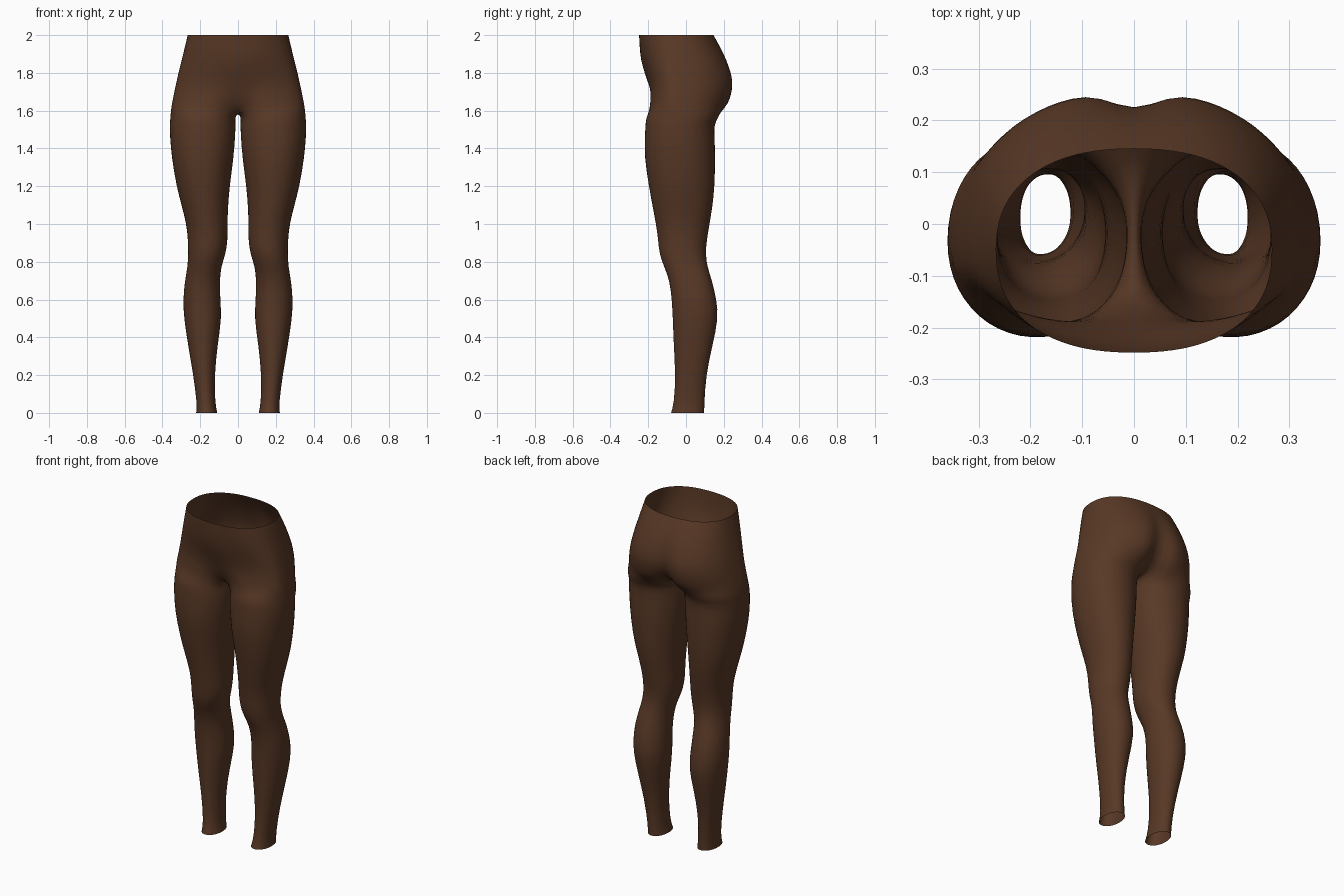
import bpy, bmesh
from math import sin, cos, radians, exp, copysign

if "Cube" in bpy.data.objects:
    bpy.data.objects.remove(bpy.data.objects["Cube"])

OUTER, INNER = 20, 8          # steps around the outside, steps along the inner thigh

# leg rings: z, inner x, outer x, front y, back y
LEG = [
    (0.00, .110, .222, -.080, .097), (0.05, .121, .217, -.064, .098),
    (0.20, .125, .237, -.056, .106), (0.36, .108, .265, -.066, .142),
    (0.50, .086, .287, -.071, .173), (0.60, .094, .292, -.076, .163),
    (0.70, .096, .282, -.088, .139), (0.77, .091, .268, -.115, .115),
    (0.84, .065, .264, -.143, .104), (0.92, .054, .266, -.149, .112),
    (1.00, .056, .274, -.160, .126), (1.10, .052, .300, -.180, .143),
    (1.20, .044, .327, -.198, .153), (1.35, .023, .352, -.222, .157),
    (1.46, .015, .362, -.220, .153), (1.53, .012, .362, -.216, .150),
    (1.565, .016, .360, -.213, .176),
]
# hip rings: z, half width, front y, back y, front centre shift, cleft depth
HIP = [
    (1.62, .354, -.206, .226, .070, .110), (1.66, .346, -.201, .244, .035, .070),
    (1.71, .336, -.195, .256, .008, .050), (1.76, .325, -.202, .258, -.004, .042),
    (1.81, .314, -.214, .245, -.010, .030), (1.87, .298, -.231, .222, -.010, .016),
    (1.93, .284, -.242, .190, -.004, .006), (2.00, .267, -.249, .146, 0, 0),
]


def power(v, e):
    return copysign(abs(v) ** e, v)


def leg_ring(z, xi, xo, yf, yb):
    angles = [-145 + 290 * i / OUTER for i in range(OUTER + 1)]
    angles += [145 + 70 * i / INNER for i in range(1, INNER)]
    cx, cy, rx, ry = (xi + xo) / 2, (yf + yb) / 2, (xo - xi) / 2, (yb - yf) / 2
    return [(cx + rx * power(cos(radians(a)), .95),
             cy + ry * power(sin(radians(a)), .95), z) for a in angles]


def hip_arc(z, w, yf, yb, shift, cleft):
    pts = []
    for i in range(OUTER + 1):
        t = radians(-90 + 180 * i / OUTER)
        x = 0 if i in (0, OUTER) else w * abs(cos(t)) ** .86
        s = power(sin(t), .86)
        if s < 0:
            y = -.05 - s * (yf + .05) + shift * exp(-(x / .085) ** 2)
        else:
            y = -.05 + s * (yb + .05) - cleft * exp(-(x / .045) ** 2)
        pts.append((x, y, z))
    return pts


bm = bmesh.new()
legs = [[bm.verts.new(p) for p in leg_ring(*r)] for r in LEG]
hips = [[bm.verts.new(p) for p in hip_arc(*r)] for r in HIP]

# crotch line closes the lowest hip arc into a full loop
front, back = hips[0][0].co, hips[0][-1].co
crotch = []
for i in range(1, INNER):
    u = i / INNER
    p = back.lerp(front, u)
    p.z = 1.588 + .032 * (2 * u - 1) ** 2
    crotch.append(bm.verts.new(p))


def skin(low, up, closed):
    n = len(low)
    for i in range(n if closed else n - 1):
        j = (i + 1) % n
        bm.faces.new((low[i], low[j], up[j], up[i]))


loops = legs + [hips[0] + crotch]
for a, b in zip(loops, loops[1:]):
    skin(a, b, True)
for a, b in zip(hips, hips[1:]):
    skin(a, b, False)

mesh = bpy.data.meshes.new("hips_and_legs")
bm.to_mesh(mesh)
bm.free()
mesh.polygons.foreach_set("use_smooth", [True] * len(mesh.polygons))

# single brown colour
brown = bpy.data.materials.new("dark brown")
brown.diffuse_color = (.098, .040, .019, 1)
brown.use_nodes = True
brown.node_tree.nodes["Principled BSDF"].inputs["Base Color"].default_value = brown.diffuse_color
mesh.materials.append(brown)

body = bpy.data.objects.new("hips_and_legs", mesh)
bpy.context.collection.objects.link(body)

# mirrored to the other leg, then smoothed
mirror = body.modifiers.new("mirror", 'MIRROR')
mirror.use_clip = True
mirror.merge_threshold = .0005
smooth = body.modifiers.new("smooth", 'SUBSURF')
smooth.levels = smooth.render_levels = 1
